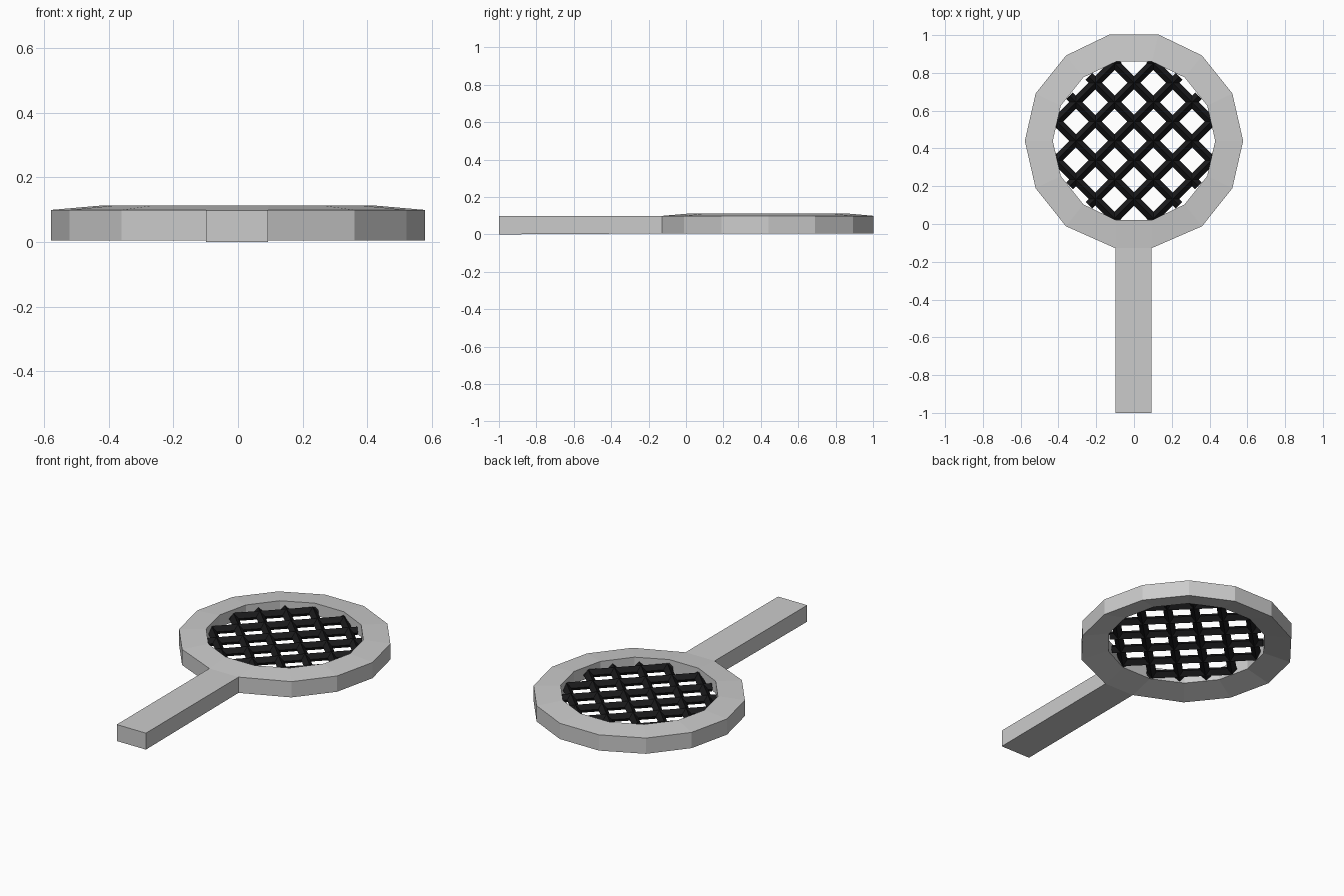
import bpy, bmesh, math
from mathutils import Matrix, Vector

if "Cube" in bpy.data.objects:
    bpy.data.objects.remove(bpy.data.objects["Cube"])

SIDES = 14
CENTRE = Vector((0, 0.44, 0))


def add_object(name, bm):
    bmesh.ops.recalc_face_normals(bm, faces=bm.faces)
    mesh = bpy.data.meshes.new(name)
    bm.to_mesh(mesh)
    bm.free()
    obj = bpy.data.objects.new(name, mesh)
    bpy.context.collection.objects.link(obj)
    return obj


# Rim: four-point cross-section swept round a 14-sided ring
bm = bmesh.new()
profile = [(0.578, 0.005), (0.578, 0.099), (0.43, 0.112), (0.43, 0.04)]
rings = []
for i in range(SIDES):
    a = 2 * math.pi * i / SIDES
    rings.append([bm.verts.new(CENTRE + Vector((r * math.cos(a), r * math.sin(a), z)))
                  for r, z in profile])
front_face = None
for i in range(SIDES):
    p, q = rings[i], rings[(i + 1) % SIDES]
    for k in range(4):
        n = (k + 1) % 4
        face = bm.faces.new((p[k], q[k], q[n], p[n]))
        if i == 10 and k == 0:
            front_face = face

# Handle: the front facet narrowed and pulled forward
for v in front_face.verts:
    v.co.x = math.copysign(0.096, v.co.x) - 0.003
    v.co.y = -0.128
result = bmesh.ops.extrude_discrete_faces(bm, faces=[front_face])
for v in result["faces"][0].verts:
    v.co.y = -1.0
    v.co.z = 0.0 if v.co.z < 0.05 else 0.098
end_verts = list(result["faces"][0].verts)
bmesh.ops.remove_doubles(bm, verts=bm.verts, dist=0.0001)
add_object("rim_and_handle", bm)

# Lattice: two crossing sets of diamond-section bars, shorter towards the edge
bm = bmesh.new()
SPACING, HALF = 0.145, 0.025
for angle in (math.pi / 4, -math.pi / 4):
    turn = Matrix.Translation(CENTRE + Vector((0, 0, 0.066))) @ Matrix.Rotation(angle, 4, 'Z')
    for step, length in ((0.5, 0.41), (1.5, 0.385), (2.5, 0.245)):
        for side in (-1, 1):
            ends = []
            for x in (-length, length):
                y = side * step * SPACING
                ends.append([bm.verts.new(turn @ Vector((x, y + dy, dz)))
                             for dy, dz in ((HALF, 0), (0, HALF), (-HALF, 0), (0, -HALF))])
            for k in range(4):
                n = (k + 1) % 4
                bm.faces.new((ends[0][k], ends[1][k], ends[1][n], ends[0][n]))
            for cap in ends:
                bm.faces.new(cap)
lattice = add_object("lattice", bm)
dark = bpy.data.materials.new("dark_lattice")
dark.diffuse_color = (0.01, 0.01, 0.011, 1)
dark.use_nodes = True
dark.node_tree.nodes["Principled BSDF"].inputs["Base Color"].default_value = dark.diffuse_color
lattice.data.materials.append(dark)
